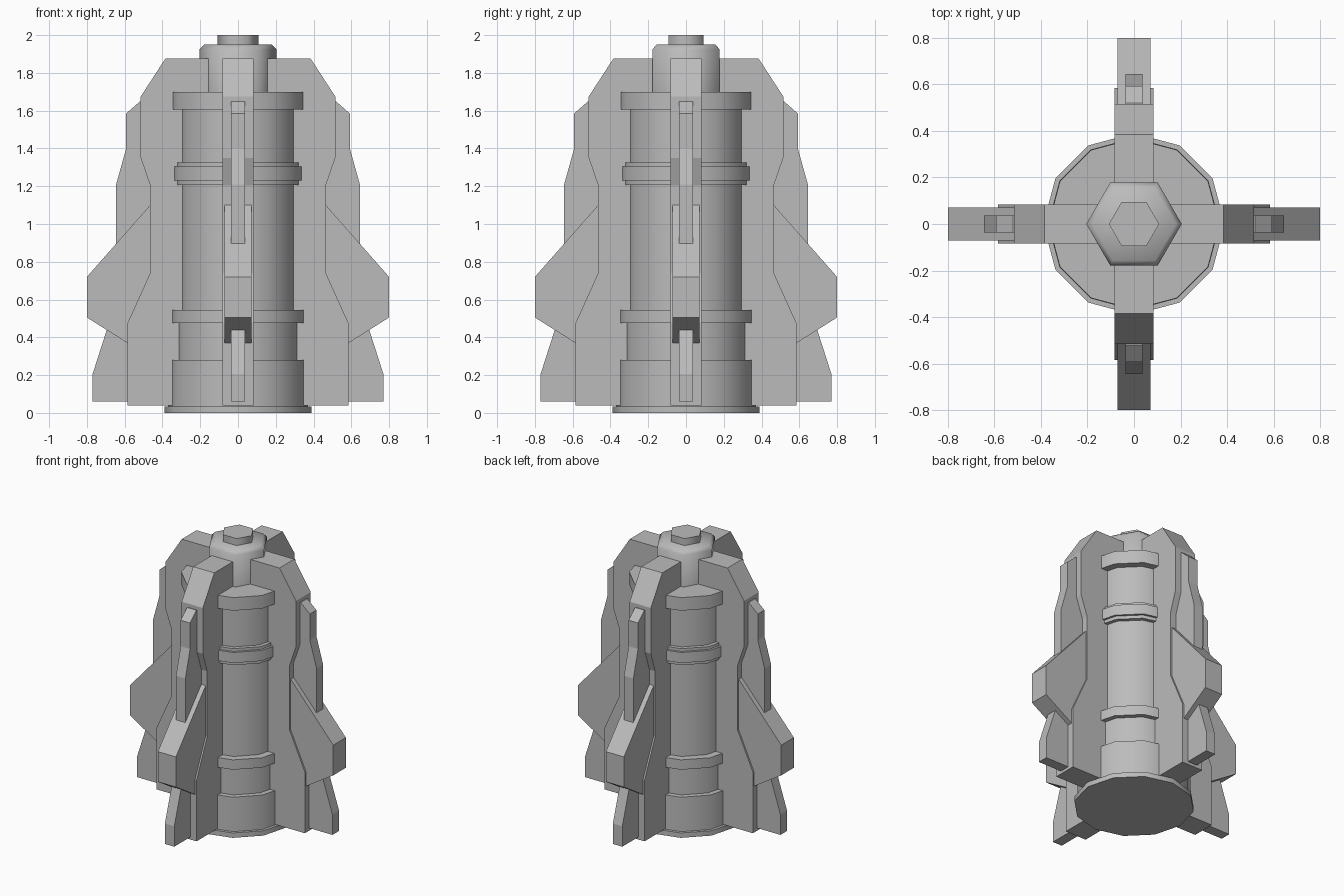
import bpy
import bmesh
from math import cos, sin, pi, radians

cube = bpy.data.objects.get("Cube")
if cube:
    bpy.data.objects.remove(cube, do_unlink=True)

grey = bpy.data.materials.new("plain grey")
grey.use_nodes = True
colour = (0.5, 0.5, 0.5, 1)
grey.diffuse_color = colour
grey.node_tree.nodes["Principled BSDF"].inputs["Base Color"].default_value = colour


def finish(bm, name):
    bmesh.ops.recalc_face_normals(bm, faces=bm.faces)
    mesh = bpy.data.meshes.new(name)
    bm.to_mesh(mesh)
    bm.free()
    mesh.materials.append(grey)
    obj = bpy.data.objects.new(name, mesh)
    bpy.context.collection.objects.link(obj)
    return obj


def lathe(name, profile, sides, smooth):
    """Stack rings of (radius, height) and cap both ends."""
    bm = bmesh.new()
    rings = []
    for r, z in profile:
        rings.append([bm.verts.new((r * cos(2 * pi * i / sides), r * sin(2 * pi * i / sides), z))
                      for i in range(sides)])
    for low, high in zip(rings, rings[1:]):
        for i in range(sides):
            j = (i + 1) % sides
            bm.faces.new((low[i], low[j], high[j], high[i]))
    bm.faces.new(rings[0][::-1])
    bm.faces.new(rings[-1])
    obj = finish(bm, name)
    bpy.ops.object.select_all(action='DESELECT')
    obj.select_set(True)
    bpy.context.view_layer.objects.active = obj
    bpy.ops.object.shade_smooth_by_angle(angle=radians(smooth))


def fins(name, profile, half):
    """Extrude an outline of (distance out, height) and repeat it on four sides."""
    for k, side in enumerate(("left", "back", "right", "front")):
        bm = bmesh.new()
        face = bm.faces.new([bm.verts.new((x, -half, z)) for x, z in profile])
        new = bmesh.ops.extrude_face_region(bm, geom=[face])["geom"]
        moved = [v for v in new if isinstance(v, bmesh.types.BMVert)]
        bmesh.ops.translate(bm, vec=(0, 2 * half, 0), verts=moved)
        obj = finish(bm, side + "_" + name)
        obj.rotation_euler.z = k * pi / 2


# Banded twelve-sided body
lathe("body", [(0.39, 0), (0.39, 0.035), (0.37, 0.035), (0.37, 0.28), (0.334, 0.28),
               (0.334, 0.475), (0.368, 0.475), (0.368, 0.545), (0.315, 0.545),
               (0.315, 1.207), (0.342, 1.207), (0.342, 1.23), (0.358, 1.23),
               (0.358, 1.305), (0.342, 1.305), (0.342, 1.325), (0.315, 1.325),
               (0.315, 1.607), (0.367, 1.607), (0.367, 1.7)], 12, 40)

# Hexagonal neck and tip
lathe("neck", [(0.205, 1.65), (0.205, 1.925), (0.18, 1.95)], 6, 62)
lathe("tip", [(0.108, 1.9), (0.108, 2.0)], 6, 62)

# Four fin assemblies
fins("main_fin", [(0.05, 0.04), (0.585, 0.04), (0.585, 0.475), (0.465, 0.74),
                  (0.465, 1.205), (0.515, 1.35), (0.515, 1.675), (0.385, 1.875),
                  (0.05, 1.875)], 0.083)
fins("wing", [(0.4, 0.255), (0.585, 0.37), (0.8, 0.505), (0.8, 0.72),
              (0.465, 1.1), (0.4, 1.1)], 0.071)
fins("upper_blade", [(0.42, 0.85), (0.645, 0.85), (0.645, 1.21), (0.592, 1.4),
                     (0.592, 1.585), (0.52, 1.648), (0.42, 1.648)], 0.037)
fins("lower_blade", [(0.5, 0.06), (0.77, 0.06), (0.77, 0.205), (0.685, 0.47),
                     (0.5, 0.47)], 0.037)
